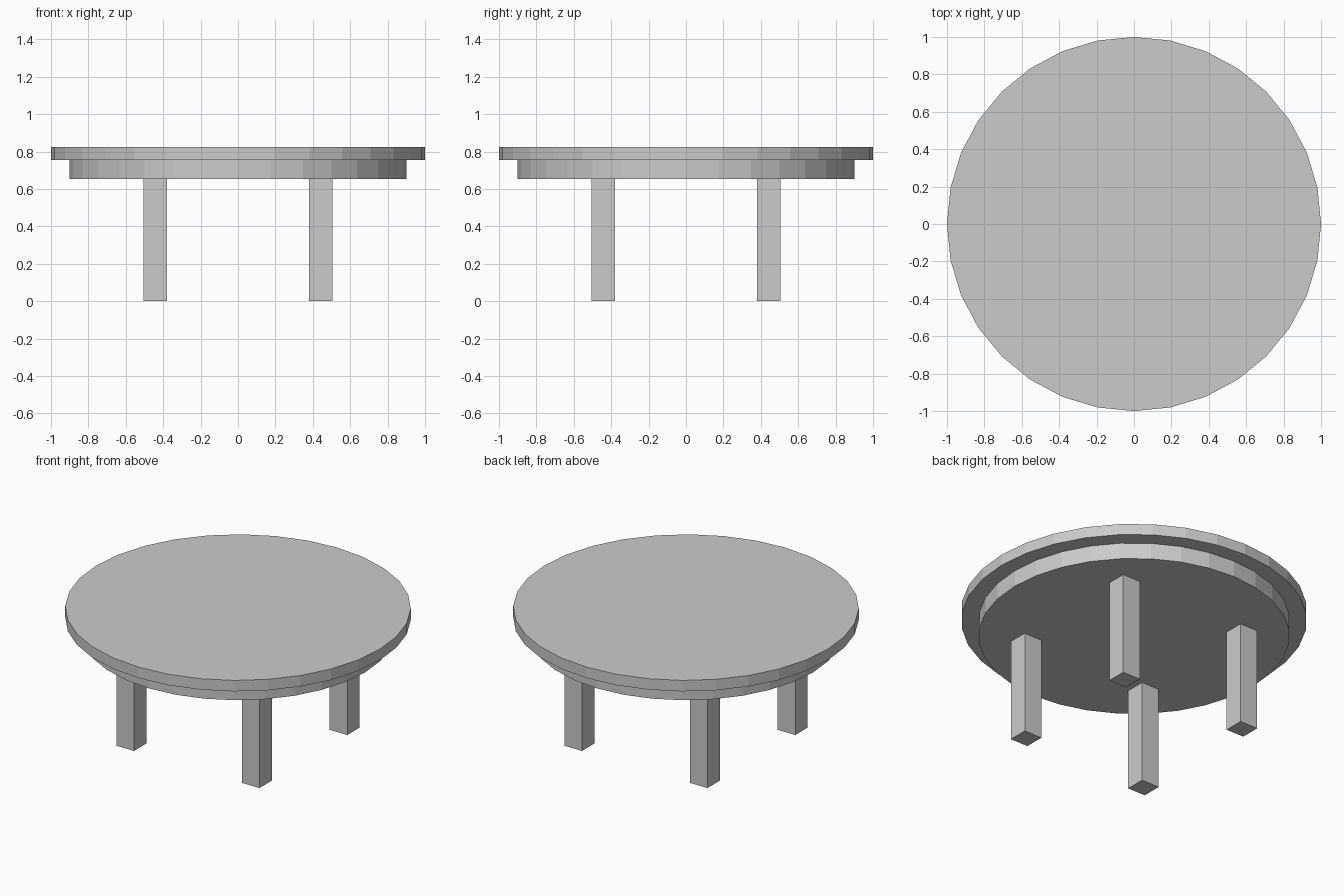
import bpy

if "Cube" in bpy.data.objects:
    bpy.data.objects.remove(bpy.data.objects["Cube"])


def disc(name, radius, z0, z1):
    bpy.ops.mesh.primitive_cylinder_add(vertices=32, radius=radius, depth=z1 - z0,
                                        location=(0, 0, (z0 + z1) / 2))
    bpy.context.object.name = name


def leg(name, x, y, width, height):
    bpy.ops.mesh.primitive_cube_add(size=1, location=(x, y, height / 2))
    ob = bpy.context.object
    ob.name = name
    ob.scale = (width, width, height)
    bpy.ops.object.transform_apply(location=False, rotation=False, scale=True)


# Round top and the slightly smaller apron beneath it
disc("table_top", 1.0, 0.755, 0.825)
disc("apron", 0.9, 0.652, 0.755)

# Four square legs
for side, sx in (("left", -1), ("right", 1)):
    for end, sy in (("front", -1), ("back", 1)):
        leg(f"{end}_{side}_leg", sx * 0.443, sy * 0.443, 0.125, 0.652)
